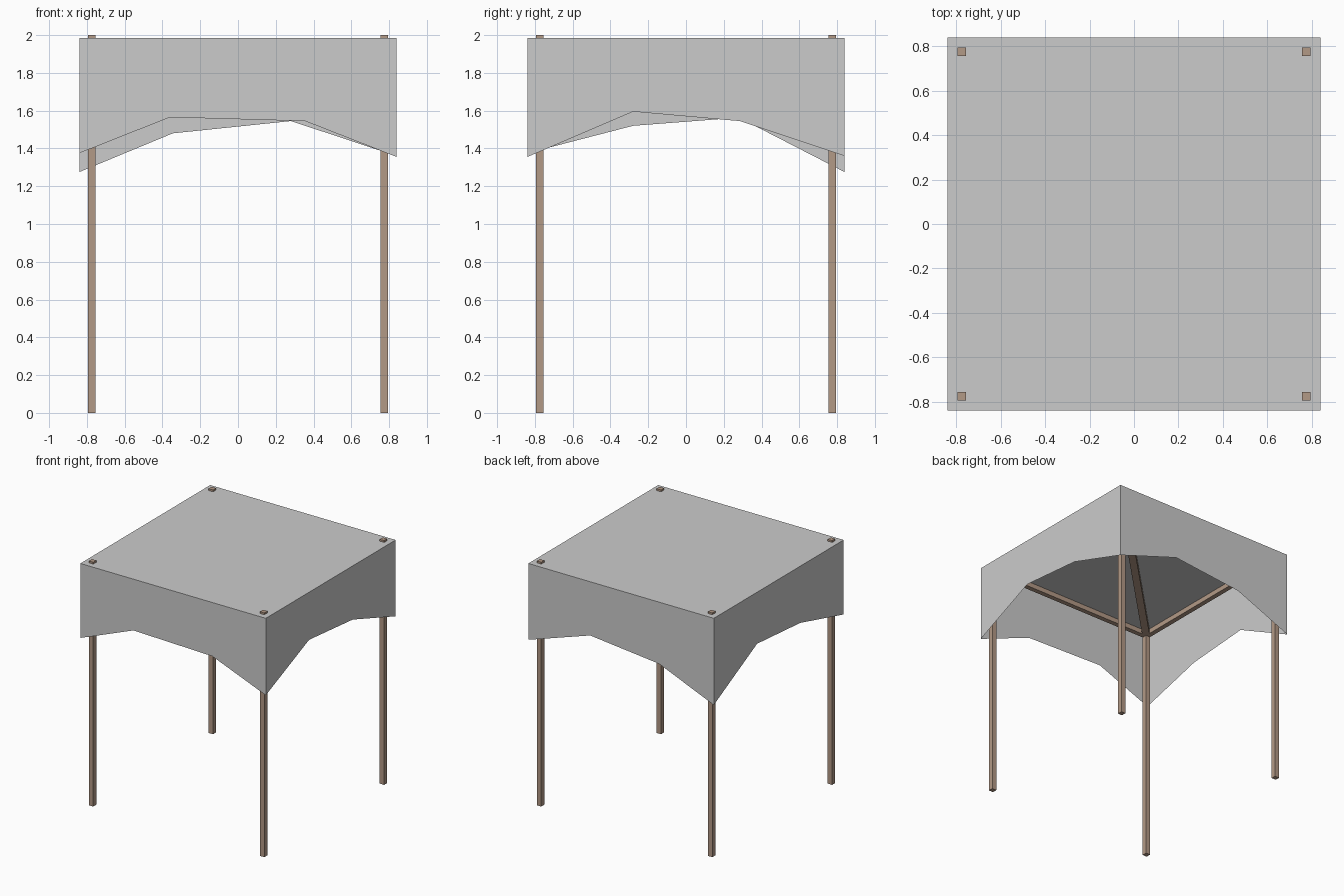
import bpy, bmesh, math

if "Cube" in bpy.data.objects:
    bpy.data.objects.remove(bpy.data.objects["Cube"])

wood = bpy.data.materials.new("wood")
wood.diffuse_color = (0.45, 0.32, 0.24, 1)
wood.use_nodes = True
wood.node_tree.nodes["Principled BSDF"].inputs["Base Color"].default_value = wood.diffuse_color

H = 0.84      # half width of the cloth
P = 0.775     # post offset
TOP = 1.985   # cloth roof height


def beam(name, size, loc, turn=0):
    bpy.ops.mesh.primitive_cube_add(size=1, location=loc, rotation=(0, 0, turn))
    ob = bpy.context.object
    ob.name = name
    ob.scale = size
    ob.data.materials.append(wood)
    return ob


# Four corner posts
for sx, xn in ((-1, "left"), (1, "right")):
    for sy, yn in ((-1, "front"), (1, "back")):
        beam(f"{yn}_{xn}_post", (0.04, 0.04, 2), (sx * P, sy * P, 1))

# Rails between the posts, just under the cloth
for s, xn, yn in ((-1, "left", "front"), (1, "right", "back")):
    beam(f"{yn}_rail", (2 * P - 0.04, 0.04, 0.04), (0, s * P, 1.96))
    beam(f"{xn}_rail", (0.04, 2 * P - 0.04, 0.04), (s * P, 0, 1.96))

# Single diagonal brace
beam("diagonal_brace", (2 * P * math.sqrt(2) - 0.05, 0.057, 0.04), (0, 0, 1.96), math.pi / 4)

# Cloth: corners (x sign, y sign, hem height) counter-clockwise from front left,
# and the two raised hem points on the side that follows each corner
corners = [(-1, -1, 1.375), (1, -1, 1.355), (1, 1, 1.36), (-1, 1, 1.275)]
hems = [
    [(-0.36, -H, 1.565), (0.355, -H, 1.545)],
    [(H, -0.28, 1.595), (H, 0.285, 1.545)],
    [(0.28, H, 1.545), (-0.345, H, 1.48)],
    [(-H, 0.28, 1.563), (-H, -0.28, 1.52)],
]
bm = bmesh.new()
top = [bm.verts.new((x * H, y * H, TOP)) for x, y, z in corners]
low = [bm.verts.new((x * H, y * H, z)) for x, y, z in corners]
bm.faces.new(top)
for i, hem in enumerate(hems):
    j = (i + 1) % 4
    mid = [bm.verts.new(p) for p in hem]
    bm.faces.new([top[i], low[i], *mid, low[j], top[j]])
bm.normal_update()
mesh = bpy.data.meshes.new("cloth_canopy")
bm.to_mesh(mesh)
bm.free()
bpy.context.collection.objects.link(bpy.data.objects.new("cloth_canopy", mesh))
